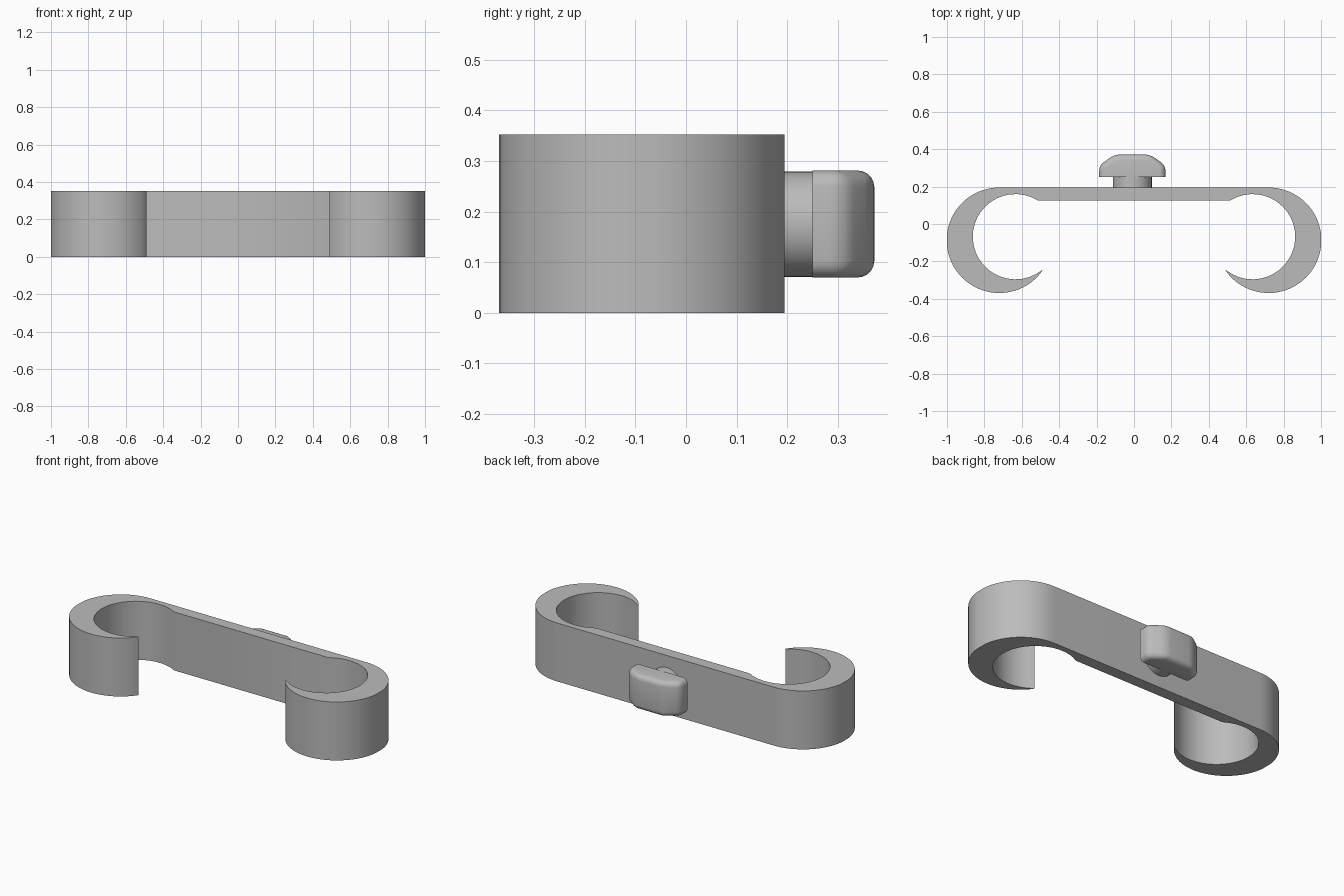
import bpy, bmesh, math

cube = bpy.data.objects.get("Cube")
if cube:
    bpy.data.objects.remove(cube, do_unlink=True)

grey = bpy.data.materials.new("plain grey")
grey.use_nodes = True
colour = (0.5, 0.5, 0.5, 1)
grey.diffuse_color = colour
grey.node_tree.nodes["Principled BSDF"].inputs["Base Color"].default_value = colour


def prism(name, outline, z0, z1):
    """Extrude an XY outline from z0 to z1."""
    bm = bmesh.new()
    face = bm.faces.new([bm.verts.new((x, y, z0)) for x, y in outline])
    top = bmesh.ops.extrude_face_region(bm, geom=[face])
    verts = [v for v in top["geom"] if isinstance(v, bmesh.types.BMVert)]
    bmesh.ops.translate(bm, verts=verts, vec=(0, 0, z1 - z0))
    bmesh.ops.recalc_face_normals(bm, faces=bm.faces)
    mesh = bpy.data.meshes.new(name)
    bm.to_mesh(mesh)
    bm.free()
    obj = bpy.data.objects.new(name, mesh)
    bpy.context.collection.objects.link(obj)
    mesh.materials.append(grey)
    return obj


def smooth(obj, angle):
    bpy.ops.object.select_all(action="DESELECT")
    obj.select_set(True)
    bpy.context.view_layer.objects.active = obj
    bpy.ops.object.shade_smooth_by_angle(angle=math.radians(angle))


def arc(cx, cy, r, a0, a1, n):
    angles = [math.radians(a0 + (a1 - a0) * i / n) for i in range(n + 1)]
    return [(cx + r * math.cos(a), cy + r * math.sin(a)) for a in angles]


# Flat bar with a tapering hook at each end, one continuous profile
half = arc(0.72, -0.087, 0.282, 90, -142, 48)
half = [(min(x, 1), y) for x, y in half]
half += [(0.49, -0.247)]
half += arc(0.634, -0.068, 0.228, -127, 122, 26)
outline = half + [(-x, y) for x, y in reversed(half)]
smooth(prism("double_hook_bar", outline, 0, 0.352), 30)

# Round stem behind the bar
bpy.ops.mesh.primitive_cylinder_add(vertices=48, radius=0.104, depth=0.09,
                                    location=(-0.009, 0.22, 0.175),
                                    rotation=(math.pi / 2, 0, 0))
stem = bpy.context.object
stem.name = "knob_stem"
stem.data.materials.append(grey)
smooth(stem, 30)

# Chamfered knob head with rounded edges and a flat underside
side = [(0.177, 0.25), (0.177, 0.313), (0.095, 0.372)]
head = prism("knob_head", side + [(-x, y) for x, y in reversed(side)], 0.07, 0.281)
bm = bmesh.new()
bm.from_mesh(head.data)
edges = [e for e in bm.edges if max(v.co.y for v in e.verts) > 0.26]
bmesh.ops.bevel(bm, geom=edges, offset=0.032, segments=5, profile=0.5,
                affect="EDGES", clamp_overlap=True)
bm.to_mesh(head.data)
bm.free()
head.location.x = -0.009
smooth(head, 40)
